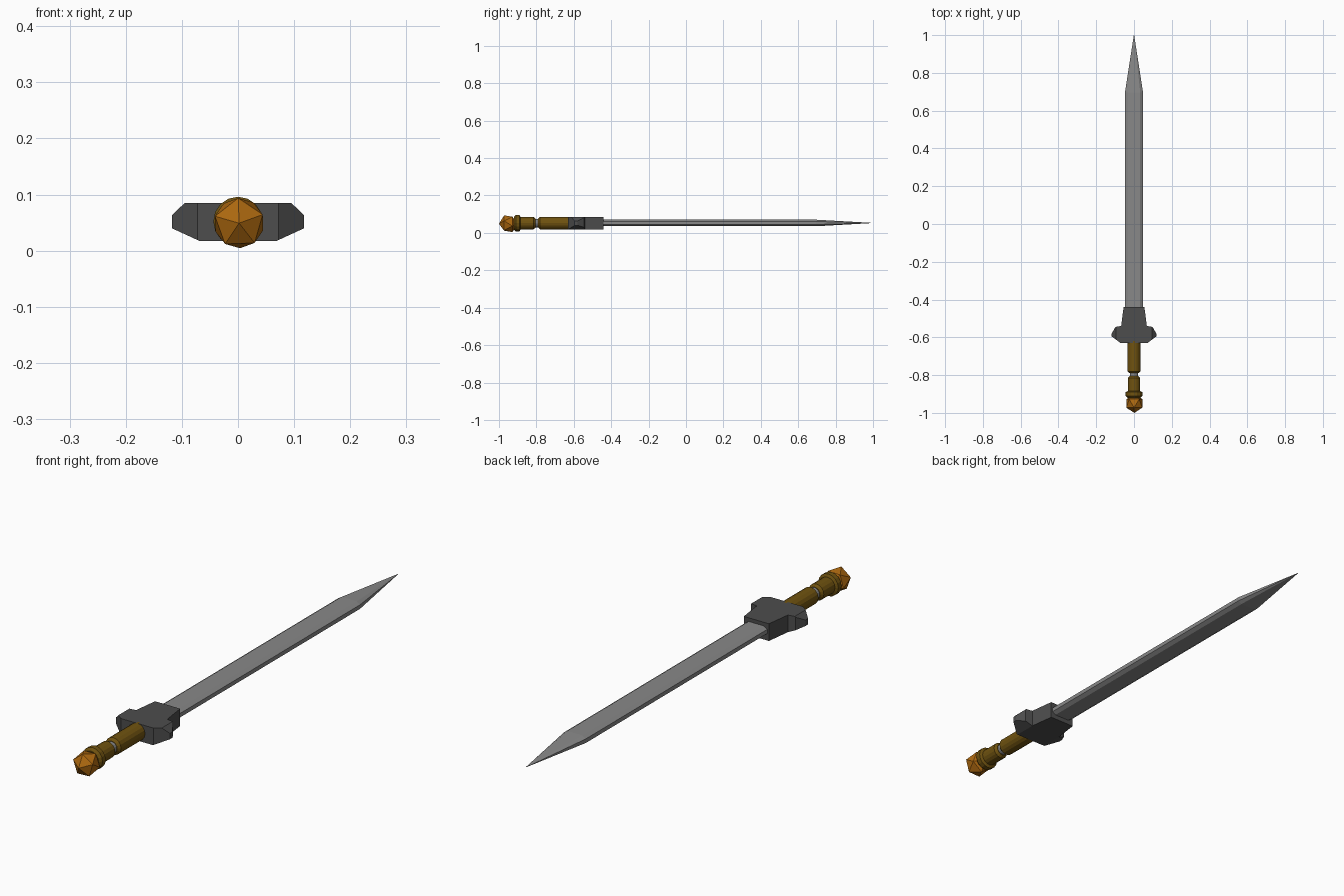
import bpy, bmesh, math
from mathutils import Matrix, Vector

if "Cube" in bpy.data.objects:
    bpy.data.objects.remove(bpy.data.objects["Cube"])

ZC = 0.052  # height of the long axis


def material(name, rgb):
    m = bpy.data.materials.new(name)
    m.diffuse_color = (*rgb, 1)
    m.use_nodes = True
    m.node_tree.nodes["Principled BSDF"].inputs["Base Color"].default_value = m.diffuse_color
    return m


STEEL = material("steel", (0.25, 0.25, 0.25))
IRON = material("dark_iron", (0.075, 0.075, 0.075))
LEATHER = material("leather", (0.16, 0.085, 0.005))
AMBER = material("amber", (0.42, 0.14, 0.005))


def finish(bm, name, mat):
    bmesh.ops.recalc_face_normals(bm, faces=bm.faces)
    mesh = bpy.data.meshes.new(name)
    bm.to_mesh(mesh)
    bm.free()
    obj = bpy.data.objects.new(name, mesh)
    bpy.context.collection.objects.link(obj)
    mesh.materials.append(mat)
    return obj


def loft(name, rings, mat):
    """Skin a list of equal-length point rings and cap both ends."""
    bm = bmesh.new()
    loops = [[bm.verts.new(p) for p in ring] for ring in rings]
    for a, b in zip(loops, loops[1:]):
        for i in range(len(a)):
            j = (i + 1) % len(a)
            bm.faces.new((a[i], a[j], b[j], b[i]))
    bm.faces.new(loops[0])
    bm.faces.new(loops[-1])
    bmesh.ops.remove_doubles(bm, verts=bm.verts, dist=1e-5)
    return finish(bm, name, mat)


def turned(name, profile, mat, sides=16):
    """Round part along y from (y, radius) pairs."""
    ang = [2 * math.pi * i / sides for i in range(sides)]
    return loft(name, [[(r * math.cos(a), y, ZC + r * math.sin(a)) for a in ang]
                       for y, r in profile], mat)


# Blade: flattened octagonal section, tapering to a point
quarter = [(0.048, 0.008), (0.033, 0.0175)]
section = (quarter + [(-x, z) for x, z in quarter[::-1]]
           + [(-x, -z) for x, z in quarter] + [(x, -z) for x, z in quarter[::-1]])
loft("blade", [[(x * s, y, ZC + 0.001 + z * s) for x, z in section]
               for y, s in ((-0.5, 1), (0.695, 1), (1.0, 0.02))], STEEL)

# Guard: stepped outline extruded upward, then wing tips bevelled by plane cuts
half = [(0.055, -0.44), (0.068, -0.54), (0.098, -0.545),
        (0.118, -0.58), (0.118, -0.595), (0.072, -0.63)]
outline = half + [(-x, y) for x, y in half[::-1]]
guard = loft("guard", [[(x, y, z) for x, y in outline] for z in (0.017, 0.085)], IRON)
bm = bmesh.new()
bm.from_mesh(guard.data)
for side in (1, -1):
    for point, normal in (((0.095, 0, 0.085), (0.022, 0, 0.023)),
                          ((0.068, 0, 0.017), (0.023, 0, -0.05))):
        co = Vector((side * point[0], 0, point[2]))
        no = Vector((side * normal[0], 0, normal[2]))
        cut = bmesh.ops.bisect_plane(bm, geom=bm.verts[:] + bm.edges[:] + bm.faces[:],
                                     plane_co=co, plane_no=no, clear_outer=True)
        edges = [e for e in bm.edges if e.is_boundary]
        bmesh.ops.holes_fill(bm, edges=edges, sides=0)
bmesh.ops.recalc_face_normals(bm, faces=bm.faces)
bm.to_mesh(guard.data)
bm.free()

# Grip: two leather sections with bevelled ends and a steel core between them
turned("grip_upper", [(-0.62, 0.034), (-0.78, 0.034), (-0.79, 0.024)], LEATHER)
turned("grip_core", [(-0.78, 0.022), (-0.82, 0.022)], STEEL)
turned("grip_lower", [(-0.805, 0.024), (-0.815, 0.033), (-0.895, 0.033)], LEATHER)
turned("collar", [(-0.885, 0.034), (-0.89, 0.044), (-0.91, 0.044), (-0.92, 0.034)], LEATHER)

# Pommel: faceted gem with one corner pointing to the front
bm = bmesh.new()
bmesh.ops.create_icosphere(bm, subdivisions=1, radius=0.05)
bm.transform(Matrix.Translation((0.002, -0.95, 0.049))
             @ Matrix.Rotation(math.radians(90), 4, 'X')
             @ Matrix.Rotation(math.radians(20), 4, 'Z'))
finish(bm, "pommel", AMBER)
